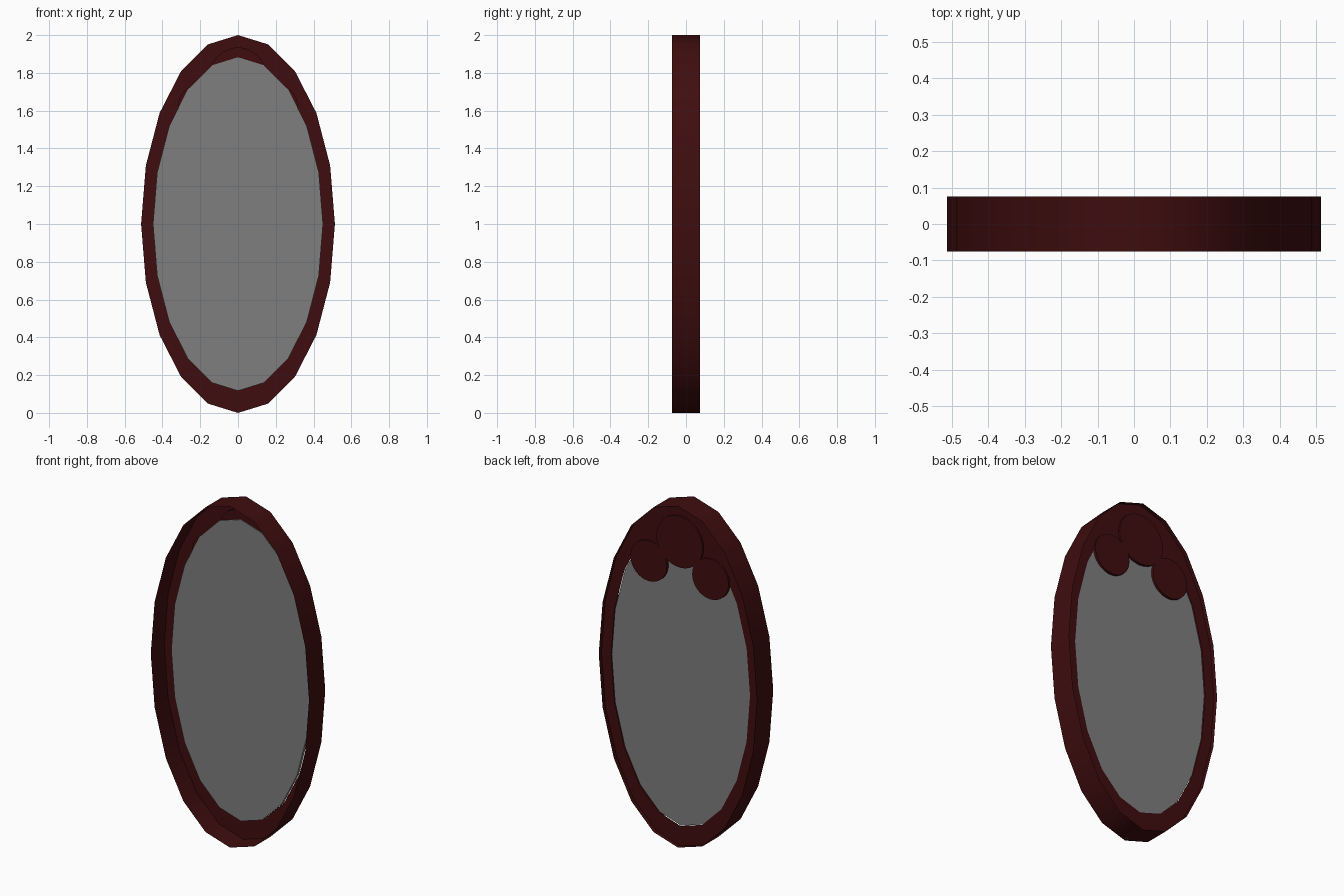
import bpy, bmesh, math

if "Cube" in bpy.data.objects:
    bpy.data.objects.remove(bpy.data.objects["Cube"])

SIDES = 20
RX, RZ = 0.513, 1.0        # outer frame half sizes
GX, GZ = 0.45, 0.883       # glass half sizes

wood = bpy.data.materials.new("dark_red_wood")
wood.diffuse_color = (0.05, 0.004, 0.0045, 1)
wood.use_nodes = True
wood.node_tree.nodes["Principled BSDF"].inputs["Base Color"].default_value = wood.diffuse_color
silver = bpy.data.materials.new("mirror_grey")
silver.diffuse_color = (0.21, 0.21, 0.21, 1)
silver.use_nodes = True
silver.node_tree.nodes["Principled BSDF"].inputs["Base Color"].default_value = silver.diffuse_color


def loop(bm, rx, rz, y, n=SIDES, cx=0.0, cz=1.0):
    """Elliptical ring of vertices in the xz plane."""
    return [bm.verts.new((cx + rx * math.sin(2 * math.pi * i / n), y,
                          cz + rz * math.cos(2 * math.pi * i / n))) for i in range(n)]


def bridge(bm, a, b):
    n = len(a)
    for i in range(n):
        j = (i + 1) % n
        bm.faces.new((a[i], a[j], b[j], b[i]))


def finish(bm, name, mat, smooth=False):
    bmesh.ops.recalc_face_normals(bm, faces=bm.faces[:])
    for f in bm.faces:
        f.smooth = smooth
    me = bpy.data.meshes.new(name)
    bm.to_mesh(me)
    bm.free()
    me.materials.append(mat)
    ob = bpy.data.objects.new(name, me)
    bpy.context.collection.objects.link(ob)
    return ob


def plate(name, rx, rz, y0, y1, n, mat, cx=0.0, cz=1.0):
    """Solid elliptical plate."""
    bm = bmesh.new()
    a = loop(bm, rx, rz, y0, n, cx, cz)
    b = loop(bm, rx, rz, y1, n, cx, cz)
    bridge(bm, a, b)
    bm.faces.new(a)
    bm.faces.new(b)
    return finish(bm, name, mat)


# Thin outer rim
bm = bmesh.new()
bridge(bm, loop(bm, RX, RZ, -0.075), loop(bm, RX, RZ, 0.075))
finish(bm, "frame_rim", wood, smooth=True)

# Flat recessed ring between rim and glass
bm = bmesh.new()
bridge(bm, loop(bm, RX, RZ, 0.05), loop(bm, GX, GZ, 0.05))
finish(bm, "frame_ring", wood)

# Mirror glass
plate("mirror_glass", GX, GZ, 0.025, 0.045, SIDES, silver)

# Three ornamental discs at the back of the top
for name, cx, cz, r in (("top_disc", 0, 1.785, 0.15),
                        ("left_disc", -0.20, 1.62, 0.118),
                        ("right_disc", 0.20, 1.62, 0.118)):
    plate(name, r, r, 0.03, 0.06, 32, wood, cx, cz)

# Backing that fills the gaps between the discs and the ring
bm = bmesh.new()
arc = [(GX * math.sin(i * math.pi / 10), 1 + GZ * math.cos(i * math.pi / 10))
       for i in range(-2, 3)]
outline = arc + [(0.2, 1.62), (0, 1.785), (-0.2, 1.62)]
bm.faces.new([bm.verts.new((x, 0.05, z)) for x, z in outline])
finish(bm, "disc_backing", wood)
